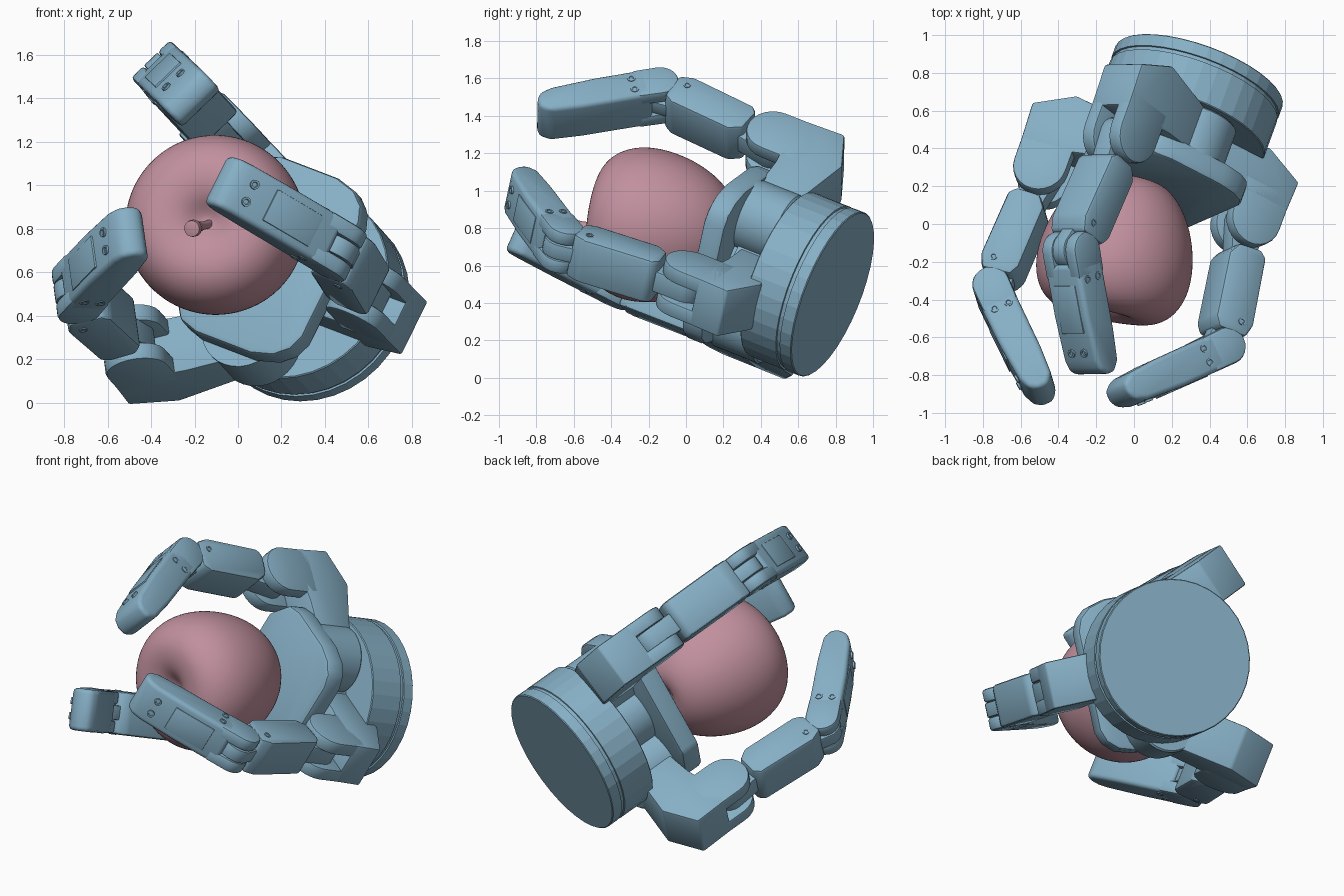
import bpy, bmesh
from math import sin, cos, pi, radians
from mathutils import Matrix, Vector

if "Cube" in bpy.data.objects:
    bpy.data.objects.remove(bpy.data.objects["Cube"])


def material(name, rgb):
    m = bpy.data.materials.new(name)
    m.diffuse_color = (*rgb, 1)
    m.use_nodes = True
    m.node_tree.nodes["Principled BSDF"].inputs["Base Color"].default_value = m.diffuse_color
    return m


BLUE = material("blue_metal", (0.24, 0.43, 0.56))
PINK = material("fruit_skin", (0.53, 0.28, 0.34))


def frame(origin, x, z):
    """Matrix with the given origin, local x and local z."""
    z = Vector(z).normalized()
    y = z.cross(Vector(x)).normalized()
    x = y.cross(z)
    m = Matrix((x, y, z)).transposed().to_4x4()
    return Matrix.Translation(origin) @ m


def finish(bm, name, mat, material, smooth=35):
    bmesh.ops.recalc_face_normals(bm, faces=bm.faces)
    bm.transform(mat)
    me = bpy.data.meshes.new(name)
    bm.to_mesh(me)
    bm.free()
    ob = bpy.data.objects.new(name, me)
    bpy.context.collection.objects.link(ob)
    me.materials.append(material)
    bpy.ops.object.select_all(action='DESELECT')
    ob.select_set(True)
    bpy.context.view_layer.objects.active = ob
    bpy.ops.object.shade_smooth_by_angle(angle=radians(smooth))
    return ob


def prism(name, pts, width, mat, bevel=0.015, y=0.0, seg=2):
    """Extrude an (x, z) outline along y, then round its hard edges."""
    bm = bmesh.new()
    f = bm.faces.new([bm.verts.new((a, y - width / 2, b)) for a, b in pts])
    ext = bmesh.ops.extrude_face_region(bm, geom=[f])["geom"]
    vs = [v for v in ext if isinstance(v, bmesh.types.BMVert)]
    bmesh.ops.translate(bm, verts=vs, vec=(0, width, 0))
    bmesh.ops.recalc_face_normals(bm, faces=bm.faces)
    hard = [e for e in bm.edges if e.calc_face_angle(0) > radians(25)]
    bmesh.ops.bevel(bm, geom=hard, offset=bevel, segments=seg, profile=0.5,
                    affect='EDGES', clamp_overlap=True)
    return finish(bm, name, mat, BLUE)


def lathe(name, profile, mat, material, sides, smooth=35):
    """Spin an (r, z) profile round z."""
    bm = bmesh.new()
    vs = [bm.verts.new((r, 0, z)) for r, z in profile]
    es = [bm.edges.new(p) for p in zip(vs, vs[1:])]
    bmesh.ops.spin(bm, geom=vs + es, cent=(0, 0, 0), axis=(0, 0, 1),
                   angle=2 * pi, steps=sides)
    bmesh.ops.remove_doubles(bm, verts=bm.verts, dist=1e-5)
    return finish(bm, name, mat, material, smooth)


def arc(r, a0, a1, n=12, z=0.0):
    return [(r * cos(radians(a0 + (a1 - a0) * i / n)),
             z + r * sin(radians(a0 + (a1 - a0) * i / n))) for i in range(n + 1)]


def disc(name, r, h, mat, sides=14):
    return lathe(name, [(0, 0), (r, 0), (r, h), (r * .6, h), (r * .5, h * .4), (0, h * .4)],
                 mat, BLUE, sides)


def turn_y(deg):
    return Matrix.Rotation(radians(deg), 4, 'Y')


HAND = frame((0.345, 0.785, 0.445), (0.84, -0.44, -0.32), (-0.32, -0.88, 0.35))

# Wrist drum with a groove near the back
lathe("wrist_drum", [(0, 0), (.465, 0), (.47, .005), (.47, .07), (.461, .072), (.461, .092),
                     (.47, .094), (.47, .305), (.465, .31), (0, .31)], HAND, BLUE, 36, 8)
lathe("palm_neck", [(0, .30), (.2, .30), (.2, .58), (0, .58)], HAND, BLUE, 32)

# Palm plate: rounded slab with a chamfered face
half = [(.355, .30), (.325, .375), (.26, .43), (.15, .46), (-.15, .46), (-.25, .43), (-.36, .28)]
plate = half + [(x, -y) for x, y in reversed(half)]
to_flat = Matrix(((1, 0, 0, 0), (0, 0, 1, 0), (0, -1, 0, 0), (0, 0, 0, 1)))
prism("palm_plate", plate, .13, HAND @ Matrix.Translation((0, 0, .615)) @ to_flat, .025)

# One finger: spread hub, base fork, inner link, outer link
BEND, REACH = 42, 0.715


def finger(name, knuckle, facing, tilt, foot):
    f = HAND @ Matrix.Translation(knuckle) @ Matrix.Rotation(radians(facing), 4, 'Z')
    lathe(name + "_hub", [(0, -.37), (.19, -.37), (.2, -.36), (.2, -.10), (0, -.10)],
          f @ Matrix.Translation((-.5, 0, 0)), BLUE, 32)
    prism(name + "_base", [(.155, foot + .10), (.145, -.11), (-.13, -.11), (-.2, -.12),
                           (-.5, -.12), (-.5, -.34), (-.06, foot)], .28, f, .012)
    cheek = [(.146, -.2)] + arc(.145, 0, 180) + [(-.145, -.2)]
    for s in (-1, 1):
        prism(name + "_base_cheek", cheek, .085, f, .012, s * .0975)

    # inner link with narrow tongues at both joints
    k = f @ turn_y(tilt)
    prism(name + "_lower_tongue", [(.07, .2), (-.07, .2)] + arc(.1, 180, 360), .12, k, .008)
    prism(name + "_inner_link", [(.07, .155), (.108, .19), (.114, .57), (.08, .645),
                                 (-.08, .635), (-.108, .58), (-.108, .22), (-.06, .155)],
          .255, k, .02)
    prism(name + "_upper_tongue", [(-.07, .57), (.07, .57)] + arc(.1, 0, 180, z=REACH),
          .085, k, .006)

    # outer link with forked knuckle and tapered rounded tip
    d = k @ Matrix.Translation((0, 0, REACH)) @ turn_y(-BEND - tilt)
    prism(name + "_outer_link", [(.1, .06), (.098, .34), (.082, .58), (.06, .645), (.015, .675),
                                 (-.045, .675), (-.085, .62), (-.095, .45), (-.095, .06)],
          .25, d, .026, seg=3)
    lug = [(.1, .14), (-.095, .14)] + arc(.1, 180, 360)
    for s in (-1, 1):
        prism(name + "_outer_cheek", lug, .08, d, .018, s * .085)
    prism(name + "_back_panel", [(.104, .17), (.101, .43), (.07, .43), (.07, .17)], .16, d, .004)

    # screws
    for s in (-1, 1):
        disc(name + "_tip_screw", .022, .012,
             d @ Matrix.Translation((.084, s * .045, .54)) @ turn_y(85))
        side = Matrix.Rotation(radians(-90 * s), 4, 'X')
        for x in (-.04, .04):
            disc(name + "_side_screw", .022, .006,
                 d @ Matrix.Translation((x, s * .1235, .15)) @ side)
        disc(name + "_link_screw", .02, .006,
             k @ Matrix.Translation((.04, s * .126, .57)) @ side)


finger("upper_finger", (-.465, .445, .69), 158, 4, -.45)
finger("left_finger", (-.41, -.615, .665), 215, 3, -.43)
finger("right_finger", (.53, 0, .625), 0, 8.5, -.39)

# Fruit: spun profile, stem end towards the front
FRUIT = frame((-.088, -.14, .807), (1, -.2, 0), (-.2, -.97, .13))
fruit = lathe("fruit", [(0, -.345), (.04, -.36), (.09, -.395), (.17, -.39), (.275, -.315),
                        (.36, -.18), (.405, -.04), (.42, .08), (.408, .19), (.36, .29),
                        (.275, .35), (.18, .357), (.10, .335), (.045, .29), (0, .27)],
              FRUIT, PINK, 32, 180)
sub = fruit.modifiers.new("smooth", 'SUBSURF')
sub.levels = sub.render_levels = 2

# Stem and the small dried calyx
STEM = frame((-.12, -.38, .825), (1, 0, 0), (-.38, -.9, -.10))
lathe("stem", [(0, 0), (.02, 0), (.02, .12), (.028, .18), (.04, .215), (.038, .24), (0, .248)],
      STEM, PINK, 12, 50)
lathe("calyx", [(0, -.38), (.016, -.375), (.02, -.34), (0, -.33)], FRUIT, PINK, 10)
